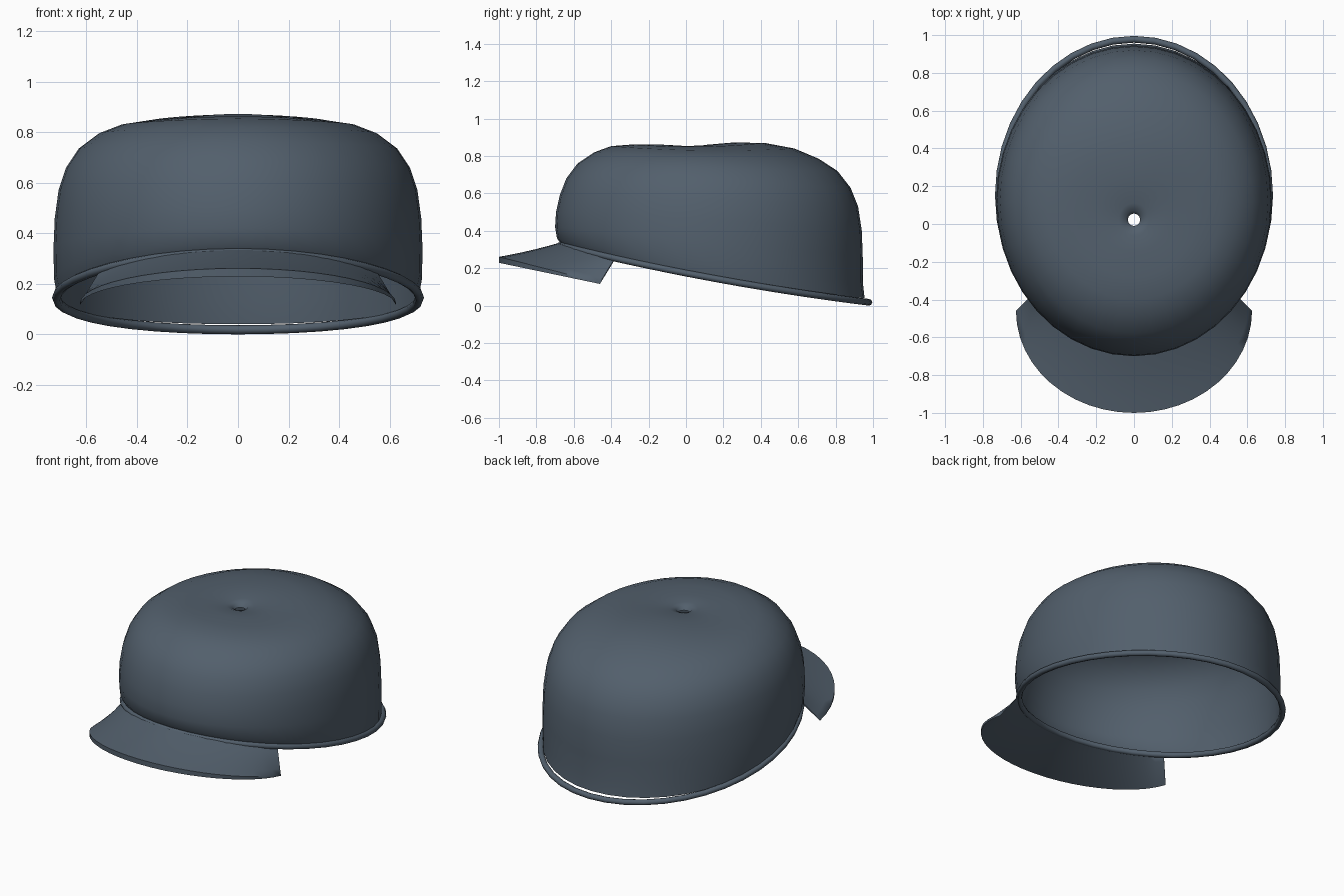
import bpy, bmesh
from math import sin, cos, pi, radians

cube = bpy.data.objects.get("Cube")
if cube:
    bpy.data.objects.remove(cube, do_unlink=True)

# Single cloth colour
cloth = bpy.data.materials.new("slate_blue_cloth")
cloth.use_nodes = True
colour = (0.085, 0.115, 0.15, 1)
cloth.diffuse_color = colour
shader = next(n for n in cloth.node_tree.nodes if n.type == "BSDF_PRINCIPLED")
shader.inputs["Base Color"].default_value = colour
shader.inputs["Roughness"].default_value = 0.8


def loft(name, rings, capped=False, looped=False, angle=50):
    """Skin a sequence of closed rings with quads."""
    bm = bmesh.new()
    rows = [[bm.verts.new(p) for p in ring] for ring in rings]
    pairs = list(zip(rows, rows[1:]))
    if looped:
        pairs.append((rows[-1], rows[0]))
    for low, high in pairs:
        count = len(low)
        for i in range(count):
            j = (i + 1) % count
            bm.faces.new((low[i], low[j], high[j], high[i]))
    if capped:
        bm.faces.new(rows[0])
        bm.faces.new(rows[-1])
    bmesh.ops.recalc_face_normals(bm, faces=bm.faces)
    mesh = bpy.data.meshes.new(name)
    bm.to_mesh(mesh)
    bm.free()
    mesh.materials.append(cloth)
    obj = bpy.data.objects.new(name, mesh)
    bpy.context.collection.objects.link(obj)
    bpy.ops.object.select_all(action="DESELECT")
    obj.select_set(True)
    bpy.context.view_layer.objects.active = obj
    bpy.ops.object.shade_smooth_by_angle(angle=radians(angle))
    return obj


def oval(a, front, back, side, z_front, z_side, z_back):
    """Point on a tilted, slightly sagging oval; angle zero is the back."""
    c = cos(a)
    x = side * sin(a)
    y = (front + back) / 2 + (back - front) / 2 * c
    z = z_side + (z_back - z_front) / 2 * c + ((z_back + z_front) / 2 - z_side) * c * c
    return x, y, z


SEGMENTS = 40
angles = [2 * pi * i / SEGMENTS for i in range(SEGMENTS)]

# Crown: open cloth dome, from the head opening up to the small top hole
# front y, back y, side x, front z, side z, back z
levels = [
    (-.665, .955, .715, .325, .15, .04),
    (-.69, .945, .728, .36, .22, .13),
    (-.70, .945, .73, .42, .34, .26),
    (-.695, .94, .725, .5, .46, .4),
    (-.675, .92, .71, .59, .57, .53),
    (-.64, .88, .68, .68, .66, .63),
    (-.58, .81, .63, .76, .735, .72),
    (-.49, .71, .55, .82, .795, .785),
    (-.4, .58, .46, .853, .83, .84),
    (-.28, .42, .33, .862, .85, .87),
    (-.15, .25, .19, .862, .855, .872),
    (-.06, .11, .08, .857, .852, .86),
    (-.025, .07, .045, .845, .845, .848),
    (-.01, .055, .032, .825, .825, .825),
]
loft("crown", [[oval(a, *level) for a in angles] for level in levels], angle=80)

# Rim: round piping around the head opening
RIM = (-.675, .978, .718, .322, .145, .018)
PIPE = .018
piping = []
for a in angles:
    x, y, z = oval(a, *RIM)
    ring = []
    for k in range(8):
        t = 2 * pi * k / 8
        out = PIPE * cos(t)
        ring.append((x + out * sin(a), y + out * cos(a), z + PIPE * sin(t)))
    piping.append(ring)
loft("rim_piping", piping, looped=True, angle=80)

# Visor: tapered curved bill reaching forward and drooping at both corners
STEPS, DEPTH = 24, 5
sections = []
for i in range(STEPS + 1):
    u = 2 * i / STEPS - 1
    reach = cos(u * pi / 2)
    outer = (.625 * sin(u * pi / 2), -.46 - .54 * reach, .12 + .125 * reach)
    inner = oval(pi - radians(50) * u, -.67, .95, .712, .322, .14, .02)
    half = .004 + .012 * reach
    top, bottom = [], []
    for k in range(DEPTH + 1):
        v = k / DEPTH
        x, y, z = (p + (q - p) * v for p, q in zip(inner, outer))
        z -= .02 * reach * v * (1 - v)
        top.append((x, y, z + half))
        bottom.append((x, y, z - half))
    sections.append(top + bottom[::-1])
loft("visor", sections, capped=True)
